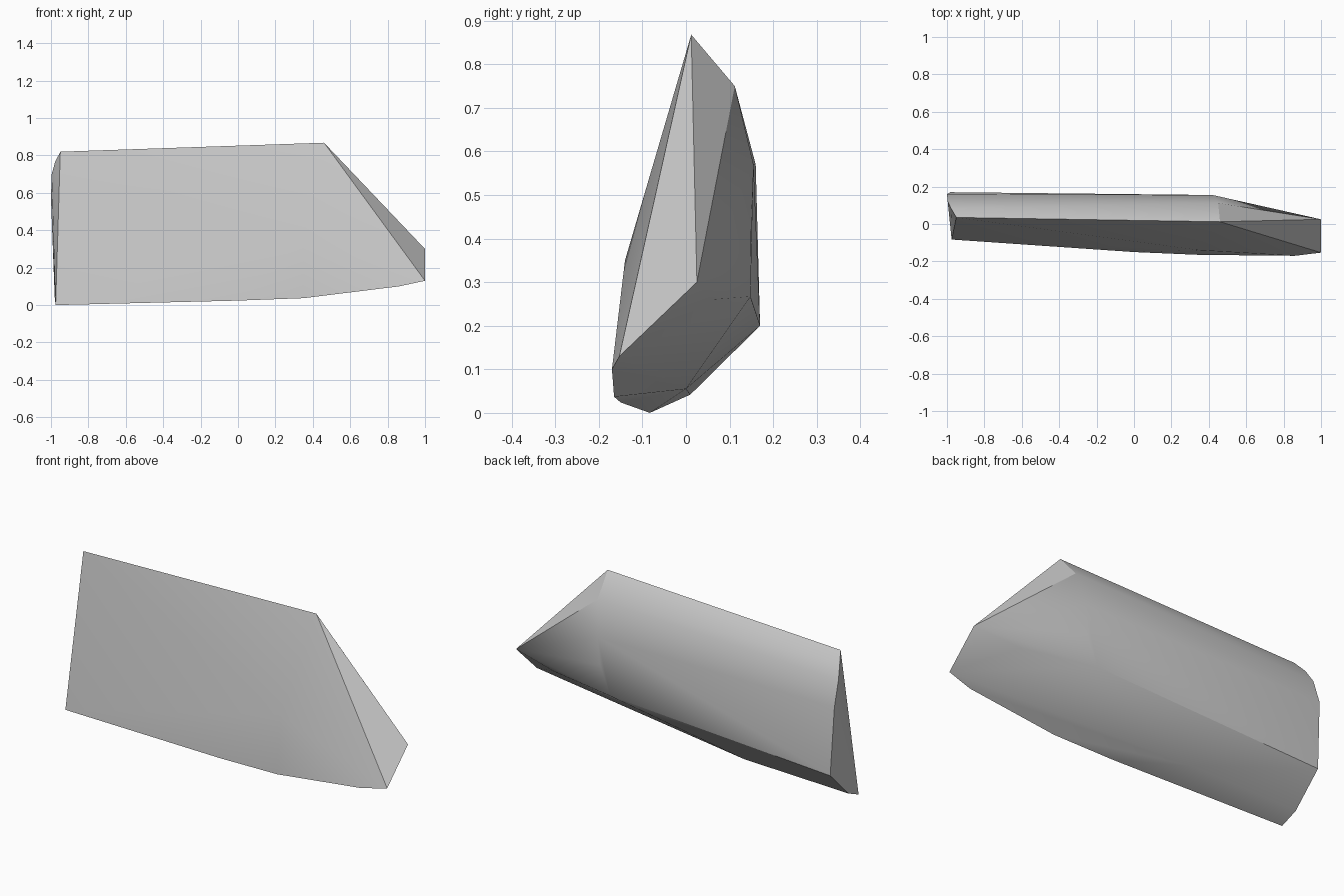
import bpy
import bmesh
from math import radians

default = bpy.data.objects.get("Cube")
if default:
    bpy.data.objects.remove(default, do_unlink=True)

# Plain grey shell colour
grey = bpy.data.materials.new("plain_grey")
grey.use_nodes = True
colour = (0.58, 0.58, 0.58, 1)
grey.diffuse_color = colour
grey.node_tree.nodes["Principled BSDF"].inputs["Base Color"].default_value = colour

# Blunt left end, from the top edge round the back to the front lower corner
left_end = [(-0.95, 0.035, 0.82), (-0.978, 0.083, 0.765), (-0.996, 0.12, 0.70),
            (-1, 0.16, 0.57), (-0.982, 0.17, 0.20), (-0.98, 0.01, 0.042),
            (-0.975, -0.083, 0)]

# Back of the shoulder, where the right end starts to taper
shoulder = [(0.42, 0.155, 0.57), (0.41, 0.149, 0.42), (0.35, 0.148, 0.267)]

# Curved lower front edge, the slight bulge above it, and the keel behind it
front_edge = [(0, -0.15, 0.024), (0.35, -0.165, 0.037),
              (0.86, -0.17, 0.10), (0.35, -0.14, 0.35)]
keel = [(-0.35, 0, 0.055)]

# Narrow right tip and the crease leading to it
tip = [(1, -0.153, 0.13), (0.75, 0.06, 0.26)]

# Flat bevel cut across the upper right corner
bevel = [(0.46, 0.012, 0.868), (0.45, 0.112, 0.75), (1, 0.025, 0.30)]

# Stretch one convex shell over the sections
bm = bmesh.new()
for point in left_end + shoulder + front_edge + keel + tip:
    bm.verts.new(point)
bevel_verts = {bm.verts.new(point) for point in bevel}
hull = bmesh.ops.convex_hull(bm, input=bm.verts)

# Keep the bevel crisp against the rounded back
for edge in bm.edges:
    if set(edge.verts) <= bevel_verts:
        edge.smooth = False

spare = {v for v in hull["geom_interior"] + hull["geom_unused"]
         if isinstance(v, bmesh.types.BMVert)}
bmesh.ops.delete(bm, geom=list(spare), context="VERTS")
bmesh.ops.recalc_face_normals(bm, faces=bm.faces)

mesh = bpy.data.meshes.new("slab_shell")
bm.to_mesh(mesh)
bm.free()
mesh.materials.append(grey)
shell = bpy.data.objects.new("slab_shell", mesh)
bpy.context.collection.objects.link(shell)

# Soft bends, crisp corners
bpy.ops.object.select_all(action="DESELECT")
shell.select_set(True)
bpy.context.view_layer.objects.active = shell
bpy.ops.object.shade_smooth_by_angle(angle=radians(40), keep_sharp_edges=True)
